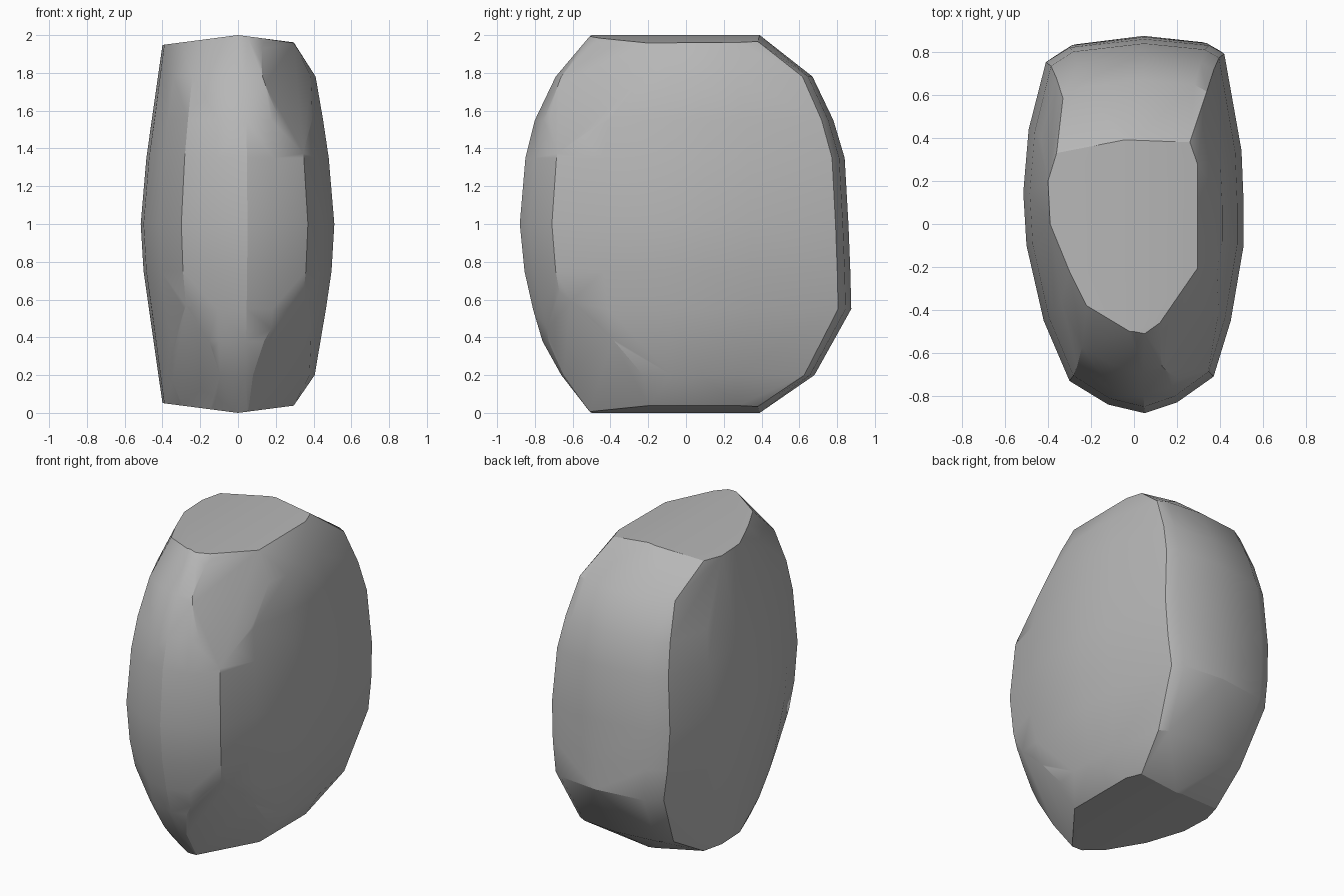
import bpy, bmesh, math
from mathutils import Vector

cube = bpy.data.objects.get("Cube")
if cube:
    bpy.data.objects.remove(cube)

stone = bpy.data.materials.new("stone grey")
stone.use_nodes = True
grey = (0.47, 0.47, 0.47, 1)
stone.diffuse_color = grey
bsdf = next(n for n in stone.node_tree.nodes if n.type == 'BSDF_PRINCIPLED')
bsdf.inputs["Base Color"].default_value = grey
bsdf.inputs["Roughness"].default_value = 0.9

# Widest horizontal outline of the boulder
OUTLINE = [(0.05, -.88), (.2, -.83), (.37, -.71), (.45, -.45), (.51, -.1),
           (.51, .1), (.5, .35), (.42, .81), (.35, .85), (.05, .88),
           (-.3, .84), (-.41, .77), (-.49, .45), (-.515, .15), (-.5, -.1),
           (-.42, -.45), (-.3, -.73), (-.12, -.84)]

# Height, half width, front reach, back reach
LEVELS = [(.2, .41, .66, .68), (.38, .44, .76, .78), (.55, .47, .81, .875),
          (.75, .5, .855, .87), (1, .515, .88, .86), (1.35, .485, .85, .84),
          (1.55, .455, .8, .78), (1.78, .415, .69, .67)]

# Outline of the flattened top and base
CAP = [(-.36, .33), (-.05, .39), (.26, .38), (.295, .28), (.295, -.2),
       (.12, -.46), (.05, -.51), (-.02, -.5), (-.22, -.38), (-.3, -.22),
       (-.39, 0), (-.4, .2)]

# Three points on each broken front corner
CHIPS = [((.12, -.63, 1.83), (.37, -.71, 1.3), (.295, -.2, 1.965)),
         ((.08, -.62, .17), (.37, -.71, .72), (.295, -.2, .04)),
         ((-.08, -.63, .17), (-.31, -.73, .7), (-.32, -.2, .04))]


def hull(points):
    bm = bmesh.new()
    for p in points:
        bm.verts.new(p)
    result = bmesh.ops.convex_hull(bm, input=bm.verts[:])
    loose = [v for v in bm.verts if not v.link_faces]
    bmesh.ops.delete(bm, geom=loose, context='VERTS')
    return bm


# Gather the stacked outlines and the gently ridged caps
points = []
for z, width, front, back in LEVELS:
    for x, y in OUTLINE:
        reach = front if y < 0 else back
        points.append(Vector((x * width / .515, y * reach / .88, z)))
for x, y in CAP:
    slope = .13 * abs(x)
    points += [Vector((x, y, 2 - slope)), Vector((x, y, slope))]
points += [Vector((0, y, z)) for y in (-.5, .39) for z in (0, 2)]

# Chip the corners off
bm = hull(points)
centre = Vector((0, 0, 1))
for a, b, c in CHIPS:
    a, b, c = Vector(a), Vector(b), Vector(c)
    normal = (b - a).cross(c - a).normalized()
    if normal.dot(centre - a) > 0:
        normal.negate()
    bmesh.ops.bisect_plane(bm, geom=bm.verts[:] + bm.edges[:] + bm.faces[:],
                           plane_co=a, plane_no=normal, clear_outer=True)
    rest = [v.co.copy() for v in bm.verts]
    bm.free()
    bm = hull(rest)

bmesh.ops.remove_doubles(bm, verts=bm.verts[:], dist=.008)
bmesh.ops.recalc_face_normals(bm, faces=bm.faces[:])
mesh = bpy.data.meshes.new("boulder")
bm.to_mesh(mesh)
bm.free()
mesh.materials.append(stone)
boulder = bpy.data.objects.new("boulder", mesh)
bpy.context.collection.objects.link(boulder)

bpy.ops.object.select_all(action='DESELECT')
boulder.select_set(True)
bpy.context.view_layer.objects.active = boulder
bpy.ops.object.shade_smooth_by_angle(angle=math.radians(28))
